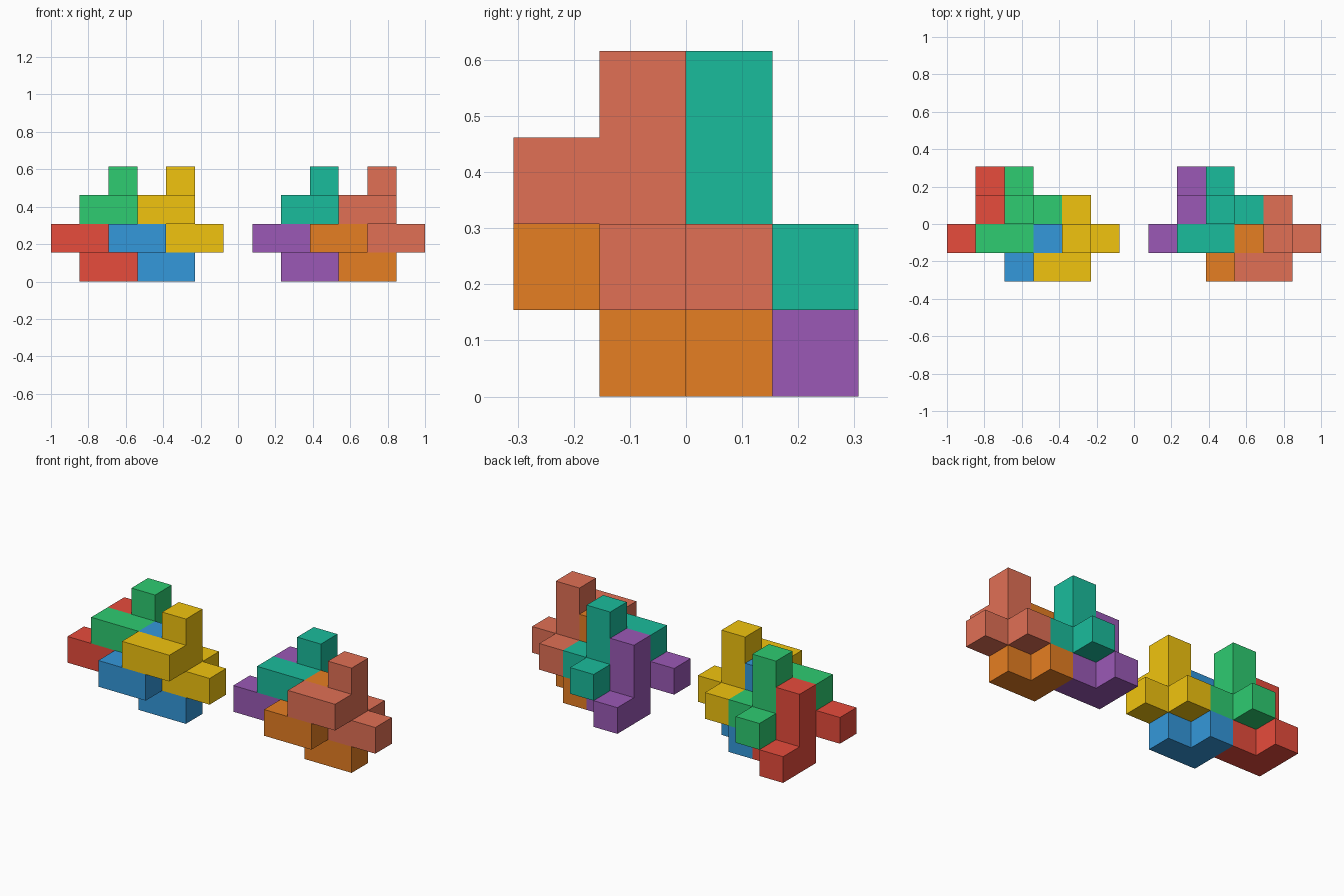
import bpy, bmesh
from mathutils import Vector

if "Cube" in bpy.data.objects:
    bpy.data.objects.remove(bpy.data.objects["Cube"])

U = 2 / 13  # edge of one cube cell; the whole model is 13 cells wide

# One puzzle piece: upright column, bent arm in the middle, two stubs at the foot
PIECE = {(1, 1, 0), (1, 1, 1), (1, 1, 2),
         (1, 0, 1), (0, 0, 1),
         (2, 1, 0), (1, 2, 0)}


def linear(hex_colour):
    """sRGB hex to linear colour."""
    vals = [int(hex_colour[i:i + 2], 16) / 255 for i in (0, 2, 4)]
    return [v / 12.92 if v <= 0.04045 else ((v + 0.055) / 1.055) ** 2.4 for v in vals] + [1]


def make_piece(name, colour, offset):
    """Outer skin of the piece, one quad per exposed cell side."""
    bm = bmesh.new()
    for cell in PIECE:
        for axis in range(3):
            for side in (-1, 1):
                near = list(cell)
                near[axis] += side
                if tuple(near) in PIECE:
                    continue
                n = Vector((0, 0, 0))
                n[axis] = side / 2
                a = Vector((0, 0, 0))
                a[(axis + 1) % 3] = 0.5
                b = Vector((0, 0, 0))
                b[(axis + 2) % 3] = 0.5 * side
                c = Vector(cell) + Vector((0.5, 0.5, 0.5)) + n
                bm.faces.new([bm.verts.new((c + p) * U)
                              for p in (-a - b, a - b, a + b, -a + b)])
    bmesh.ops.remove_doubles(bm, verts=bm.verts, dist=1e-4)
    bmesh.ops.dissolve_limit(bm, angle_limit=0.01, verts=bm.verts, edges=bm.edges)
    mesh = bpy.data.meshes.new(name)
    bm.to_mesh(mesh)
    bm.free()
    mat = bpy.data.materials.new(name + "_colour")
    mat.diffuse_color = linear(colour)
    mat.use_nodes = True
    mat.node_tree.nodes["Principled BSDF"].inputs["Base Color"].default_value = mat.diffuse_color
    mesh.materials.append(mat)
    obj = bpy.data.objects.new(name, mesh)
    obj.location = Vector(offset) * U
    bpy.context.collection.objects.link(obj)


# Where the four interlocking pieces sit inside a cluster (in cells)
SLOTS = {"lower_left": (0, 1, 0), "lower_right": (2, 0, 0),
         "upper_left": (1, 1, 1), "upper_right": (3, 0, 1)}

# Two identical clusters, each with its own four colours
CLUSTERS = {"left_cluster": (-6.5, ("e74c3c", "3498db", "2ecc71", "f1c40f")),
            "right_cluster": (0.5, ("9b59b6", "e67e22", "1abc9c", "e17055"))}

for cluster, (x0, colours) in CLUSTERS.items():
    for (slot, (x, y, z)), colour in zip(SLOTS.items(), colours):
        make_piece(f"{cluster}_{slot}_piece", colour, (x0 + x, y - 2, z))
